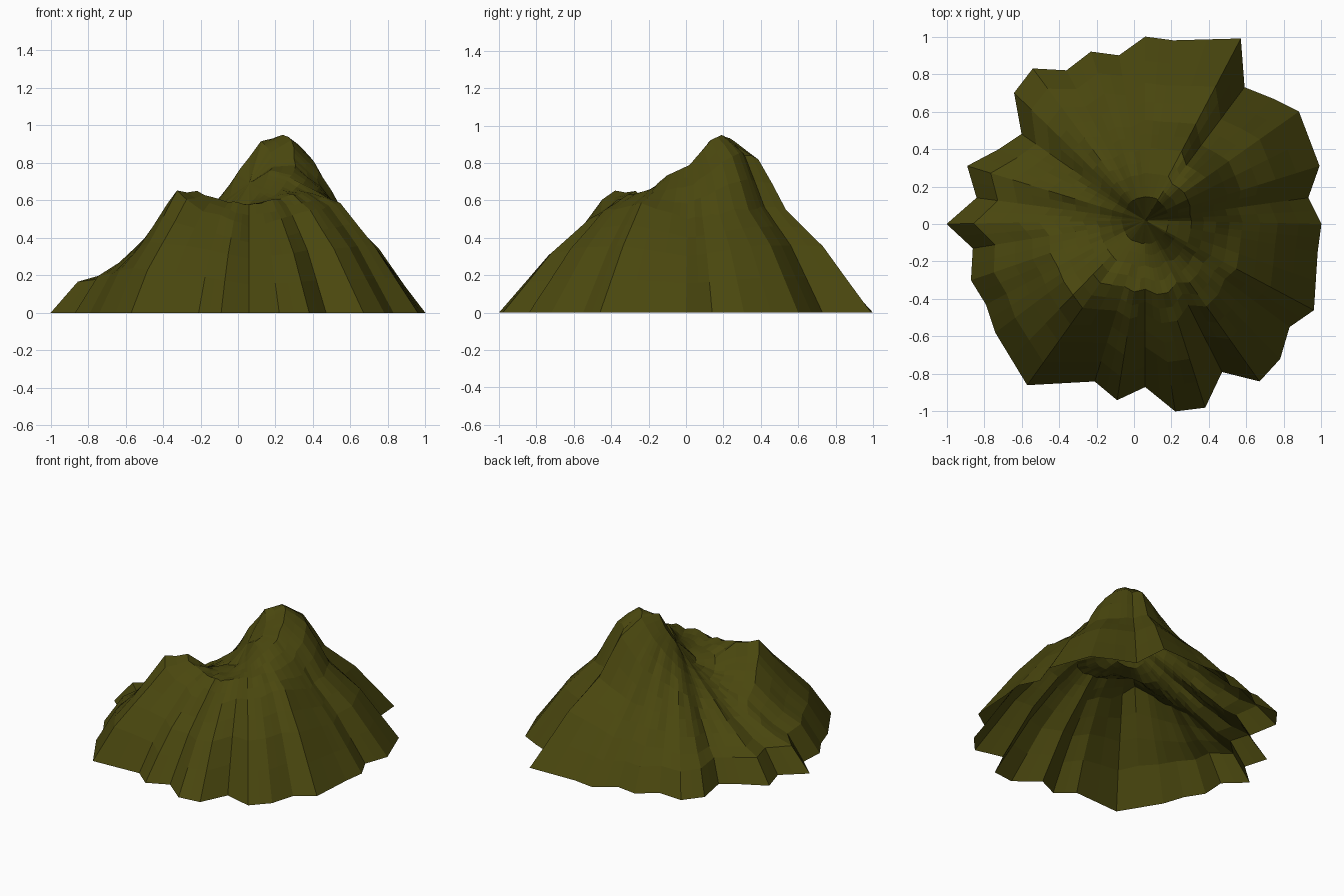
import bpy, bmesh, math, random

if "Cube" in bpy.data.objects:
    bpy.data.objects.remove(bpy.data.objects["Cube"])

random.seed(4)
CX, CY = 0.06, 0.02          # point where all the ridges meet

# Jagged foot of the mountain, counter-clockwise from the east
FOOT = [(1, 0), (.93, .14), (.99, .31), (.88, .6), (.74, .67), (.59, .73), (.57, .99),
        (.21, .98), (.06, 1), (-.08, .9), (-.23, .92), (-.36, .82), (-.54, .83),
        (-.64, .7), (-.6, .48), (-.72, .4), (-.89, .31), (-.84, .14), (-1, 0),
        (-.86, -.13), (-.87, -.3), (-.79, -.43), (-.74, -.58), (-.57, -.86),
        (-.21, -.84), (-.09, -.94), (.06, -.87), (.22, -1), (.38, -.98), (.47, -.79),
        (.67, -.84), (.78, -.72), (.83, -.55), (.96, -.46), (.98, -.15)]

# Slope profiles: compass angle -> heights at the given fractions of the radius
FRACTIONS = [.13, .26, .40, .55, .75, 1]
PROFILES = [
    (0, [.78, .79, .67, .50, .30, 0]),
    (28, [.86, .93, .82, .55, .36, 0]),
    (44, [.89, .95, .86, .56, .36, 0]),
    (60, [.92, .93, .83, .56, .36, 0]),
    (90, [.83, .79, .63, .45, .27, 0]),
    (120, [.75, .65, .53, .39, .22, 0]),
    (150, [.62, .53, .43, .32, .19, 0]),
    (180, [.56, .47, .38, .30, .20, 0]),
    (208, [.54, .49, .50, .51, .30, 0]),
    (226, [.55, .54, .65, .65, .38, 0]),
    (242, [.56, .56, .61, .55, .36, 0]),
    (270, [.58, .57, .57, .46, .29, 0]),
    (300, [.65, .62, .62, .53, .34, 0]),
    (330, [.76, .73, .65, .59, .36, 0]),
    (360, [.78, .79, .67, .50, .30, 0]),
]
RINGS = [.07, .13, .19, .26, .33, .40, .475, .55, .65, .75, .87, 1]
SUMMIT_Z = .69


def along(row, t):
    """Height on one profile at radius fraction t."""
    if t < FRACTIONS[0]:
        return SUMMIT_Z + (row[0] - SUMMIT_Z) * t / FRACTIONS[0]
    for i in range(len(FRACTIONS) - 1):
        a, b = FRACTIONS[i], FRACTIONS[i + 1]
        if t <= b:
            return row[i] + (row[i + 1] - row[i]) * (t - a) / (b - a)
    return 0.0


def height(angle, t):
    deg = math.degrees(angle) % 360
    # the western foot is fuller just above the ground
    bulge = .06 * max(0, -math.cos(angle)) * (t == .87)
    for (a, lo), (b, hi) in zip(PROFILES, PROFILES[1:]):
        if deg <= b:
            k = (deg - a) / (b - a)
            return along(lo, t) * (1 - k) + along(hi, t) * k + bulge
    return 0.0


# Spokes: every foot corner plus the middle of each foot edge
spokes = []
for i, (x, y) in enumerate(FOOT):
    nx, ny = FOOT[(i + 1) % len(FOOT)]
    spokes += [(x - CX, y - CY), ((x + nx) / 2 - CX, (y + ny) / 2 - CY)]

# Slopes, ring by ring
bm = bmesh.new()
rings = []
for t in RINGS:
    rough = .008 if .3 < t < .6 else 0
    ring = []
    for x, y in spokes:
        full, ang = math.hypot(x, y), math.atan2(y, x)
        k = t ** .6                       # ridges fade out towards the top
        r = t * (.96 * (1 - k) + full * k)
        z = height(ang, t) + random.uniform(-rough, rough)
        ring.append(bm.verts.new((CX + r * math.cos(ang), CY + r * math.sin(ang), z)))
    rings.append(ring)

n = len(spokes)
for inner, outer in zip(rings, rings[1:]):
    for i in range(n):
        j = (i + 1) % n
        bm.faces.new((inner[i], outer[i], outer[j], inner[j]))

# Sloping crater wall in the middle
centre = bm.verts.new((CX, CY, SUMMIT_Z))
for i in range(n):
    bm.faces.new((centre, rings[0][i], rings[0][(i + 1) % n]))

mesh = bpy.data.meshes.new("mountain")
bm.to_mesh(mesh)
bm.free()
mountain = bpy.data.objects.new("mountain", mesh)
bpy.context.collection.objects.link(mountain)

olive = bpy.data.materials.new("olive rock")
olive.diffuse_color = (.068, .063, .0045, 1)
olive.use_nodes = True
olive.node_tree.nodes["Principled BSDF"].inputs["Base Color"].default_value = olive.diffuse_color
mesh.materials.append(olive)
